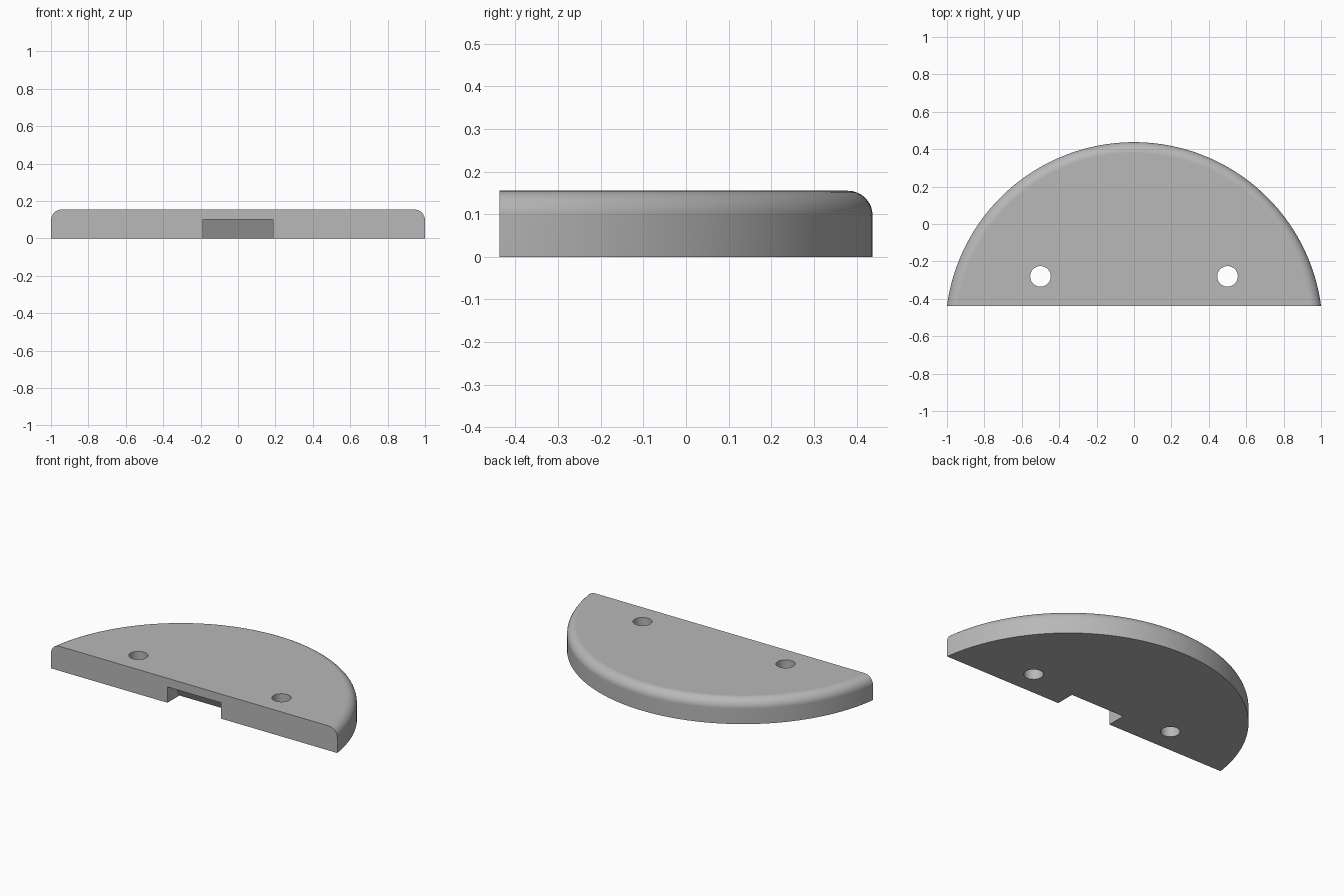
import bpy, bmesh, math

cube = bpy.data.objects.get("Cube")
if cube:
    bpy.data.objects.remove(cube)

# Main sizes
FRONT, BACK, HEIGHT, FILLET = -0.4375, 0.4375, 0.155, 0.058
DEPTH = BACK - FRONT
RADIUS = (1 + DEPTH ** 2) / (2 * DEPTH)
CENTRE_Y = BACK - RADIUS
ARC_STEPS, FILLET_STEPS = 96, 8

grey = bpy.data.materials.new("plain grey")
grey.use_nodes = True
colour = (0.48, 0.48, 0.48, 1)
grey.diffuse_color = colour
grey.node_tree.nodes["Principled BSDF"].inputs["Base Color"].default_value = colour


def make_object(name, bm):
    bmesh.ops.recalc_face_normals(bm, faces=bm.faces)
    mesh = bpy.data.meshes.new(name)
    bm.to_mesh(mesh)
    bm.free()
    mesh.materials.append(grey)
    obj = bpy.data.objects.new(name, mesh)
    bpy.context.collection.objects.link(obj)
    return obj


def arc_row(bm, inset, z):
    """Row of vertices along the curved rim, ending on the front plane."""
    r = RADIUS - inset
    start = math.asin((FRONT - CENTRE_Y) / r)
    sweep = math.pi - 2 * start
    angles = [start + sweep * i / ARC_STEPS for i in range(ARC_STEPS + 1)]
    return [bm.verts.new((r * math.cos(a), CENTRE_Y + r * math.sin(a), z)) for a in angles]


# Half-round plate with a rounded upper rim
bm = bmesh.new()
profile = [(0, 0)]
for i in range(FILLET_STEPS + 1):
    a = math.pi / 2 * i / FILLET_STEPS
    profile.append((FILLET * (1 - math.cos(a)), HEIGHT - FILLET * (1 - math.sin(a))))
rows = [arc_row(bm, inset, z) for inset, z in profile]
for low, high in zip(rows, rows[1:]):
    for i in range(ARC_STEPS):
        bm.faces.new((low[i], low[i + 1], high[i + 1], high[i]))
bm.faces.new(rows[0])
bm.faces.new(rows[-1])
bm.faces.new([r[0] for r in rows] + [r[-1] for r in reversed(rows)])
plate = make_object("half_round_plate", bm)

cutters = []

# Two through holes
for side, x in (("right", -0.5), ("left", 0.5)):
    bm = bmesh.new()
    bmesh.ops.create_cone(bm, cap_ends=True, segments=48, radius1=0.055, radius2=0.055, depth=1)
    bmesh.ops.translate(bm, verts=bm.verts, vec=(x, -0.28, 0))
    cutters.append(make_object(side + "_hole_cutter", bm))

# Notch under the front edge, with a sloped back wall
bm = bmesh.new()
bottom, top = -0.1, 0.1
deep, slope = 0.12, 0.5
section = [(FRONT - 0.1, bottom), (FRONT + deep - slope * bottom, bottom),
           (FRONT + deep - slope * top, top), (FRONT - 0.1, top)]
ends = [[bm.verts.new((x, y, z)) for y, z in section] for x in (-0.187, 0.187)]
for end in ends:
    bm.faces.new(end)
for i in range(4):
    j = (i + 1) % 4
    bm.faces.new((ends[0][i], ends[0][j], ends[1][j], ends[1][i]))
cutters.append(make_object("notch_cutter", bm))

# Cut the plate and remove the cutters
bpy.ops.object.select_all(action="DESELECT")
plate.select_set(True)
bpy.context.view_layer.objects.active = plate
for cutter in cutters:
    cutter.hide_render = True
    cut = plate.modifiers.new(cutter.name, "BOOLEAN")
    cut.operation, cut.solver, cut.object = "DIFFERENCE", "EXACT", cutter
    bpy.ops.object.modifier_apply(modifier=cut.name)
    bpy.data.objects.remove(cutter)

# Smooth rim and holes, flat large faces
bpy.ops.object.shade_smooth_by_angle(angle=math.radians(25))
flat = plate.modifiers.new("flat_faces", "WEIGHTED_NORMAL")
flat.keep_sharp = True
